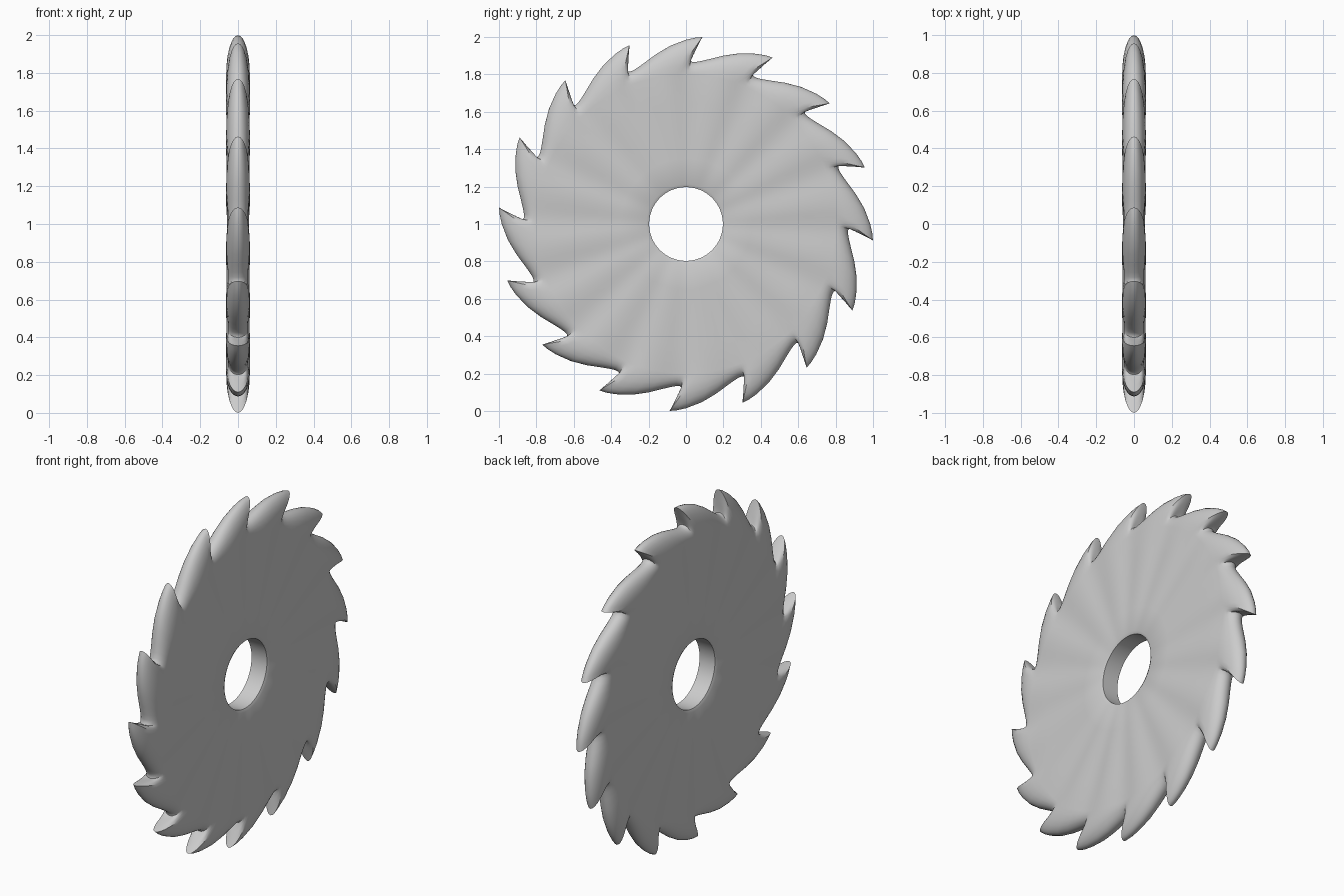
import bpy, bmesh, math

if "Cube" in bpy.data.objects:
    bpy.data.objects.remove(bpy.data.objects["Cube"])

TEETH = 16
PITCH = 360 / TEETH
TIP = 85.0  # angle of the first tooth tip, degrees from +y towards +z

# One tooth, from tip down the long back, round the gullet and up the face:
# (outline angle from tip, outline radius, angle of matching body point)
TOOTH = [(0, 1.003, 9), (2, .998, 10.3), (5, .985, 12.3), (10, .957, 15.5),
         (15, .922, 18.7), (19, .893, 21), (22, .876, 23), (24, .868, 24.3),
         (25.3, .868, 25.4), (25.9, .874, 26.4), (25.6, .887, 27.4),
         (24.7, .915, 28.7), (23.7, .955, 30.1)]
BODY_R = 0.80


def polar(r, deg):
    a = math.radians(deg)
    return r * math.cos(a), r * math.sin(a)


def half_thickness(r, deg):
    # gentle radial ripples, fading towards the bore
    k = min(1, max(0, (r - 0.21) / 0.5))
    return 0.058 + 0.005 * k * math.cos(math.radians(TEETH * (deg - TIP - 14)))


columns = [(TIP + k * PITCH + a, r, TIP + k * PITCH + b)
           for k in range(TEETH) for a, r, b in TOOTH]

bm = bmesh.new()


def ring(side, fn):
    out = []
    for c in columns:
        y, z, h = fn(*c)
        out.append(bm.verts.new((side * h, y, z + 1)))
    return out


def body(r, h=None):
    def fn(a, ro, b):
        return (*polar(r, b), half_thickness(r, b) if h is None else h)
    return fn


def rim(t):
    # rounded taper from the flat body out to the tooth outline
    def fn(a, ro, b):
        y0, z0 = polar(BODY_R, b)
        y1, z1 = polar(ro, a)
        h = half_thickness(BODY_R, b) * math.sqrt(max(0, 1 - t ** 2.2))
        return y0 + (y1 - y0) * t, z0 + (z1 - z0) * t, h
    return fn


# Closed chain of rings: bore, one face, outline, other face
T = [.25, .5, .7, .84, .93, .98]
chain = [(1, body(.197, .05)), (1, body(.213))]
chain += [(1, body(r)) for r in (.35, .5, .65, BODY_R)]
chain += [(1, rim(t)) for t in T]
chain += [(1, rim(1))] + [(-1, f) for _, f in reversed(chain)]
rings = [ring(s, f) for s, f in chain]

n = len(columns)
for i, lo in enumerate(rings):
    hi = rings[(i + 1) % len(rings)]
    for j in range(n):
        m = (j + 1) % n
        bm.faces.new((lo[j], lo[m], hi[m], hi[j]))
bmesh.ops.recalc_face_normals(bm, faces=bm.faces)

mesh = bpy.data.meshes.new("saw_blade")
bm.to_mesh(mesh)
bm.free()
blade = bpy.data.objects.new("saw_blade", mesh)
bpy.context.collection.objects.link(blade)
bpy.context.view_layer.objects.active = blade
blade.select_set(True)
bpy.ops.object.shade_smooth_by_angle(angle=math.radians(35))
